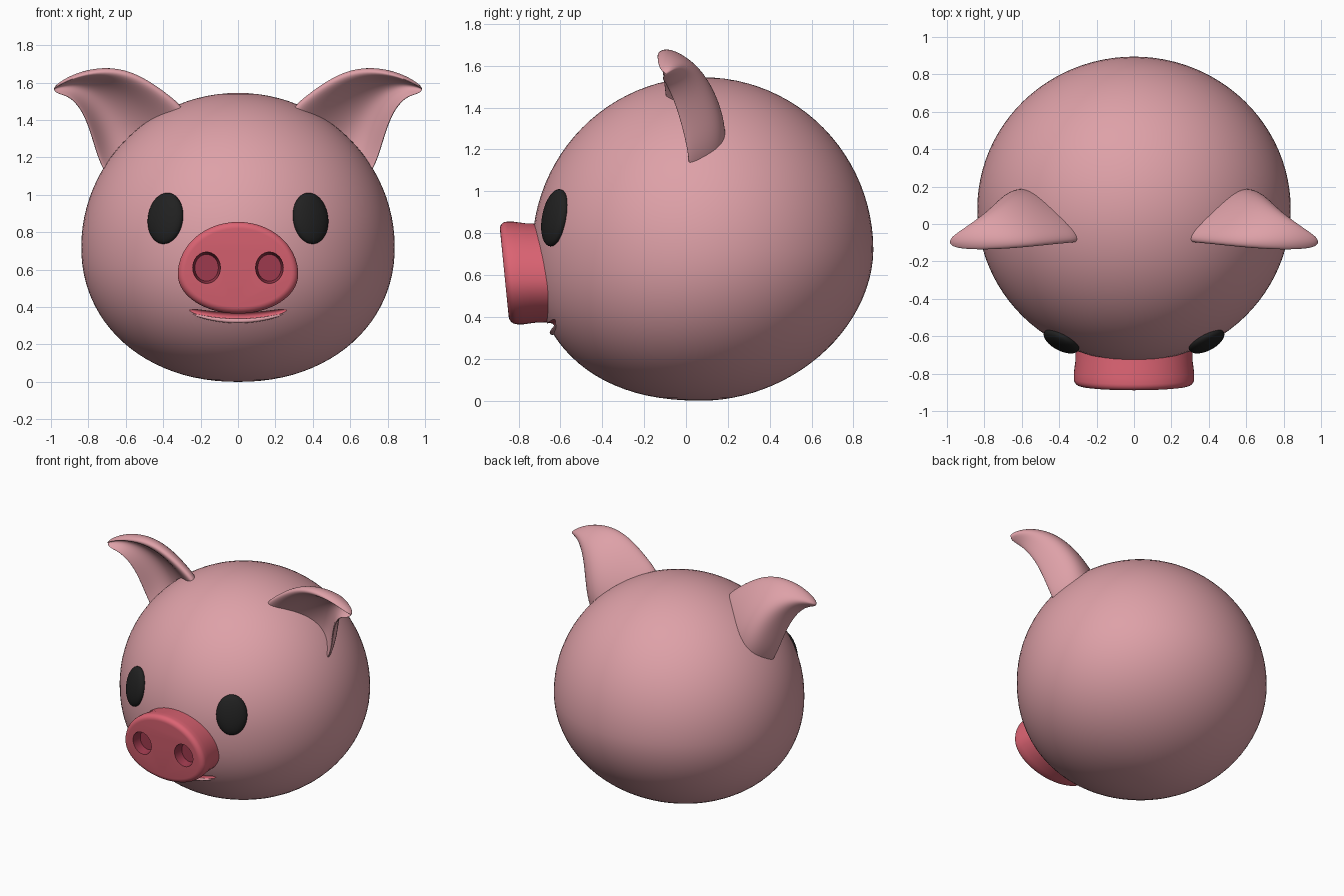
import bpy, bmesh, math
from mathutils import Vector, Matrix

cube = bpy.data.objects.get("Cube")
if cube:
    bpy.data.objects.remove(cube, do_unlink=True)


def material(name, rgb):
    m = bpy.data.materials.new(name)
    m.use_nodes = True
    m.diffuse_color = (*rgb, 1)
    node = next(n for n in m.node_tree.nodes if n.type == 'BSDF_PRINCIPLED')
    node.inputs["Base Color"].default_value = (*rgb, 1)
    node.inputs["Roughness"].default_value = 0.6
    return m


SKIN = material("skin_pink", (0.73, 0.355, 0.39))
SNOUT = material("snout_red", (0.71, 0.125, 0.17))
NOSTRIL = material("nostril_dark_red", (0.34, 0.042, 0.075))
EYE = material("eye_black", (0.015, 0.015, 0.015))


def make(name, bm, mat):
    bmesh.ops.recalc_face_normals(bm, faces=bm.faces[:])
    mesh = bpy.data.meshes.new(name)
    bm.to_mesh(mesh)
    bm.free()
    mesh.materials.append(mat)
    ob = bpy.data.objects.new(name, mesh)
    bpy.context.collection.objects.link(ob)
    return ob


def activate(ob):
    bpy.ops.object.select_all(action='DESELECT')
    ob.select_set(True)
    bpy.context.view_layer.objects.active = ob


def smooth(ob, degrees=40):
    activate(ob)
    bpy.ops.object.shade_smooth_by_angle(angle=math.radians(degrees))


def loft(name, rings, mat):
    """Skin closed rings of equal length and cap both ends."""
    bm = bmesh.new()
    rows = [[bm.verts.new(p) for p in ring] for ring in rings]
    n = len(rows[0])
    for a, b in zip(rows, rows[1:]):
        for i in range(n):
            j = (i + 1) % n
            bm.faces.new((a[i], a[j], b[j], b[i]))
    bm.faces.new(rows[0])
    bm.faces.new(rows[-1])
    return make(name, bm, mat)


def cut(ob, cutter):
    """Subtract the cutter; the cut walls keep the cutter's colour."""
    mod = ob.modifiers.new("cut", 'BOOLEAN')
    mod.operation = 'DIFFERENCE'
    mod.solver = 'EXACT'
    mod.material_mode = 'TRANSFER'
    mod.object = cutter
    activate(ob)
    bpy.ops.object.modifier_apply(modifier=mod.name)
    bpy.data.objects.remove(cutter, do_unlink=True)


# Head: rounded egg, fuller at the lower front
RX, RY, TOP, LOW, CY = 0.838, 0.815, 0.825, 0.72, 0.08


def spread(z, n):
    return max(0, 1 - abs(z) ** n) ** (1 / n)


def face_y(x, z):
    h = (z - LOW) / (TOP if z > LOW else LOW)
    r = spread(h, 2 if h > 0 else 2.3)
    return CY - RY * math.sqrt(r * r - (x / RX) ** 2)


bm = bmesh.new()
bmesh.ops.create_uvsphere(bm, u_segments=96, v_segments=48, radius=1)
for v in bm.verts:
    x, y, z = v.co
    r = math.hypot(x, y)
    k = 1
    if z < 0 and r > 1e-4:
        k = spread(z, 2.1 - 0.2 * y / r) / r
    v.co = (x * k * RX, CY + y * k * RY, LOW + z * (TOP if z > 0 else LOW))
head = make("head", bm, SKIN)


# Mouth: smiling groove with a thin lower lip
def smile_tube(name, half, drop, radius, mat):
    rings = []
    for i in range(25):
        u = i / 12 - 1
        x, z = u * half, 0.348 - drop + 0.035 * u * u
        r = radius * (0.15 + 0.85 * math.sqrt(1 - u * u))
        y = face_y(x, z)
        rings.append([(x, y + r * math.cos(a), z + r * math.sin(a))
                      for a in [k * math.tau / 12 for k in range(12)]])
    return loft(name, rings, mat)


cut(head, smile_tube("mouth_cutter", 0.26, 0, 0.024, SNOUT))
smooth(head)
smooth(smile_tube("lower_lip", 0.24, 0.022, 0.012, SKIN))

# Snout: egg-shaped plug with a rounded, slightly leaning front
SZ = 0.575


def snout_ring(y, inset):
    ring = []
    for k in range(64):
        a = k * math.tau / 64
        c, s = math.cos(a), math.sin(a)
        z = SZ + ((0.28 if s > 0 else 0.21) - inset) * s
        ring.append(((0.322 - inset) * c, y - 0.1 * (z - 0.61), z))
    return ring


profile = [(-0.5, 0.015), (-0.74, 0.008), (-0.80, 0)]
for k in range(7):
    a = k * math.pi / 12
    profile.append((-0.832 - 0.036 * math.sin(a), 0.036 * (1 - math.cos(a))))
snout = loft("snout", [snout_ring(y, i) for y, i in profile], SNOUT)

# Nostrils: oval recesses
for side in (1, -1):
    rings = []
    for y, grow in ((-1.0, 1.0), (-0.86, 1.0), (-0.80, 0.85)):
        rings.append([(side * 0.168 + 0.074 * grow * math.cos(a), y,
                       0.61 + 0.084 * grow * math.sin(a))
                      for a in [k * math.tau / 32 for k in range(32)]])
    cut(snout, loft("nostril_cutter", rings, NOSTRIL))
smooth(snout)

# Eyes: flattened ovals lying on the face
for side, name in ((1, "left_eye"), (-1, "right_eye")):
    x, z = side * 0.388, 0.874
    y = face_y(x, z)
    normal = Vector((x / RX ** 2, (y - CY) / RY ** 2, (z - LOW) / TOP ** 2)).normalized()
    across = Vector((0, 0, 1)).cross(normal).normalized()
    up = normal.cross(across)
    turn = Matrix((across, up, normal)).transposed().to_4x4()
    bm = bmesh.new()
    bmesh.ops.create_uvsphere(bm, u_segments=40, v_segments=20, radius=1)
    bm.transform(Matrix.Translation((x, y, z)) @ turn
                 @ Matrix.Diagonal((0.104, 0.139, 0.045, 1)))
    smooth(make(name, bm, EYE), 60)

# Ears: cupped leaves swept from the head to a drooping tip
upper = [(.20, -.05, 1.42), (.34, -.06, 1.55), (.53, -.08, 1.68),
         (.70, -.09, 1.71), (.87, -.10, 1.665), (.985, -.10, 1.585)]
back = [(.48, .19, 1.10), (.59, .215, 1.29), (.67, .17, 1.44),
        (.76, .09, 1.56), (.885, 0, 1.61), (1.0, -.08, 1.57)]
lower = [(.66, .03, 1.03), (.745, .03, 1.15), (.785, 0, 1.29),
         (.83, -.04, 1.43), (.90, -.09, 1.525), (.98, -.11, 1.54)]
lip_size = (1, 1, 1, 1, 0.8, 0.4)


def through(a, c, b, t):
    """Point on the parabola from a to b that passes c halfway."""
    return a * (1 - t) * (1 - 2 * t) + c * 4 * t * (1 - t) + b * t * (2 * t - 1)


for side, name in ((1, "left_ear"), (-1, "right_ear")):
    rings = []
    for a, c, b, k in zip(upper, back, lower, lip_size):
        a, c, b = Vector(a), Vector(c), Vector(b)
        lip = a + Vector((0.01, -0.075, -0.05)) * k
        inner = c.lerp((lip + b) / 2, 0.35)
        ring = [lip, a] + [through(a, c, b, t) for t in (0.25, 0.5, 0.75)] + [b]
        front = b + Vector((-0.015, -0.03, 0.0)) * k
        ring += [front] + [through(lip, inner, front, t) for t in (0.78, 0.5, 0.22)]
        rings.append([(side * p.x, p.y, p.z) for p in ring])
    ear = loft(name, rings, SKIN)
    sub = ear.modifiers.new("rounding", 'SUBSURF')
    sub.levels = sub.render_levels = 3
    activate(ear)
    bpy.ops.object.modifier_apply(modifier=sub.name)
    smooth(ear, 80)
